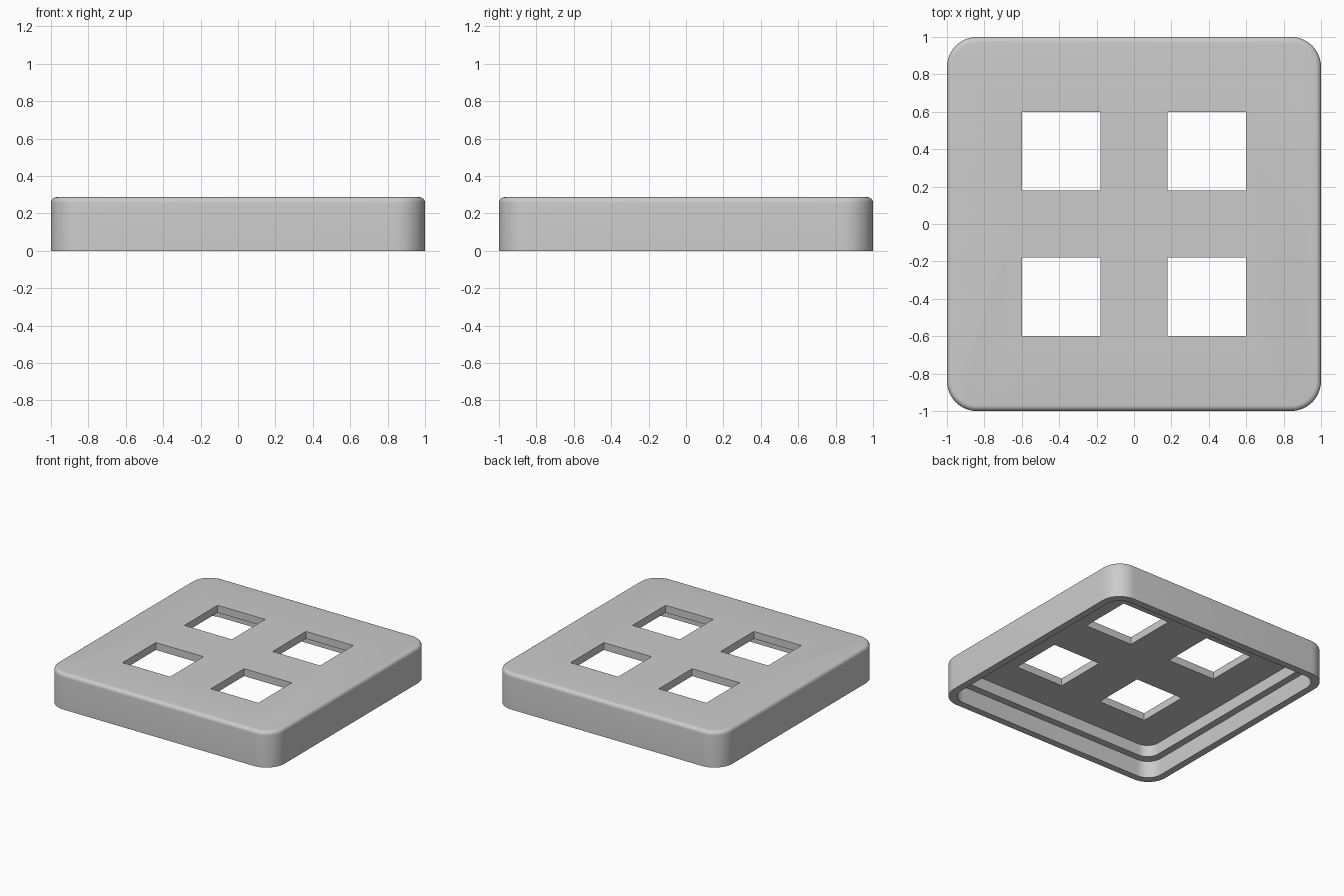
import bpy
import bmesh
from math import sin, cos, pi, radians

cube = bpy.data.objects.get("Cube")
if cube:
    bpy.data.objects.remove(cube, do_unlink=True)

HEIGHT = 0.287
CORNER = 0.16
FILLET = 0.03
CEILING = 0.228
LEDGE = 0.135
WALL = 0.056
STEPS = 12

grey = bpy.data.materials.new("light grey")
grey.use_nodes = True
colour = (0.6, 0.6, 0.6, 1)
grey.diffuse_color = colour
grey.node_tree.nodes["Principled BSDF"].inputs["Base Color"].default_value = colour


def rounded_ring(bm, half, radius, z):
    """Ring of vertices around a rounded square."""
    ring = []
    inner = half - radius
    for quarter, (sx, sy) in enumerate([(1, 1), (-1, 1), (-1, -1), (1, -1)]):
        for i in range(STEPS + 1):
            a = (quarter + i / STEPS) * pi / 2
            ring.append(bm.verts.new((sx * inner + radius * cos(a),
                                      sy * inner + radius * sin(a), z)))
    return ring


def finish(bm, name):
    bmesh.ops.recalc_face_normals(bm, faces=bm.faces)
    mesh = bpy.data.meshes.new(name)
    bm.to_mesh(mesh)
    bm.free()
    obj = bpy.data.objects.new(name, mesh)
    bpy.context.collection.objects.link(obj)
    return obj


# Cover shell: ceiling, stepped inner wall, rim, outer wall, rounded top edge
sections = [
    (1 - 2 * WALL, 0.10, CEILING),
    (1 - 2 * WALL, 0.10, LEDGE),
    (1 - WALL, 0.12, LEDGE),
    (1 - WALL, 0.12, 0),
    (1, CORNER, 0),
]
for i in range(7):
    a = i / 6 * pi / 2
    inset = FILLET * (1 - cos(a))
    sections.append((1 - inset, CORNER - inset, HEIGHT - FILLET * (1 - sin(a))))

bm = bmesh.new()
rings = [rounded_ring(bm, *s) for s in sections]
for low, high in zip(rings, rings[1:]):
    n = len(low)
    for i in range(n):
        j = (i + 1) % n
        bm.faces.new((low[i], low[j], high[j], high[i]))
bm.faces.new(rings[0])
bm.faces.new(rings[-1])
cover = finish(bm, "square_cover")
cover.data.materials.append(grey)

# Four square openings through the top plate
bm = bmesh.new()
for x in (-0.39, 0.39):
    for y in (-0.39, 0.39):
        made = bmesh.ops.create_cube(bm, size=0.42)
        bmesh.ops.translate(bm, verts=made["verts"], vec=(x, y, HEIGHT))
cutter = finish(bm, "opening_cutter")
cutter.data.materials.append(grey)
cutter.hide_render = True

cut = cover.modifiers.new("openings", "BOOLEAN")
cut.operation = "DIFFERENCE"
cut.solver = "EXACT"
cut.object = cutter

bpy.ops.object.select_all(action="DESELECT")
cover.select_set(True)
bpy.context.view_layer.objects.active = cover
bpy.ops.object.modifier_apply(modifier=cut.name)
bpy.data.objects.remove(cutter, do_unlink=True)

# Smooth rounded corners, crisp edges elsewhere
bpy.ops.object.shade_smooth_by_angle(angle=radians(30))
